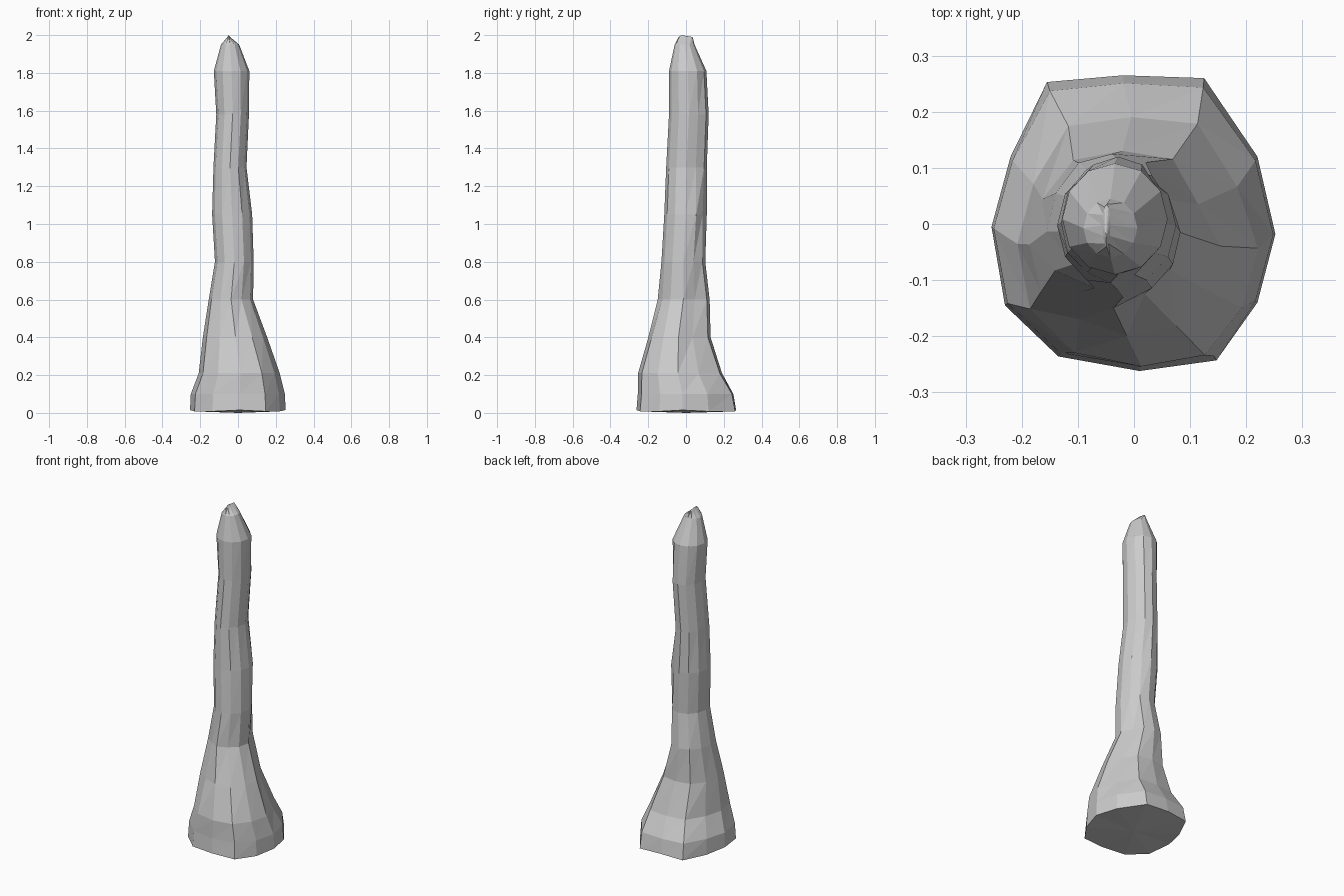
import bpy, bmesh, math

if "Cube" in bpy.data.objects:
    bpy.data.objects.remove(bpy.data.objects["Cube"])

# base outline, counter-clockwise starting from +x
BASE = [(.252, -.018), (.22, .12), (.125, .26), (-.02, .265), (-.155, .253), (-.22, .12),
        (-.254, -.005), (-.23, -.145), (-.135, -.236), (.01, -.262), (.147, -.243), (.22, -.14)]
N = len(BASE)

# rings up the column: z, x min, x max, y min, y max, share of base outline
RINGS = [(.10, -.25, .25, -.257, .25, .9),
         (.21, -.208, .222, -.255, .19, .7),
         (.40, -.186, .155, -.20, .13, .4),
         (.60, -.155, .08, -.15, .125, .2),
         (.80, -.122, .083, -.13, .102, 0),
         (1.05, -.137, .075, -.115, .11, 0),
         (1.30, -.13, .045, -.105, .11, 0),
         (1.58, -.115, .058, -.09, .12, 0),
         (1.81, -.128, .06, -.09, .108, 0),
         (1.95, -.09, .006, -.06, .045, 0),
         (1.99, -.056, -.042, -.04, .035, 0)]

# creases running up the sides: (ring, corner) -> radius factor
CREASE = {(1, 1): .95, (2, 1): .88, (3, 1): .85, (4, 1): .93, (2, 8): .93, (3, 8): .9,
          (3, 10): .93, (5, 2): .93, (6, 1): .92, (7, 1): .93, (6, 8): .95}

bm = bmesh.new()
loops = [[bm.verts.new((x, y, .015 if i % 3 == 0 else .008)) for i, (x, y) in enumerate(BASE)]]
for r, (z, x0, x1, y0, y1, share) in enumerate(RINGS):
    cx, cy, rx, ry = (x0 + x1) / 2, (y0 + y1) / 2, (x1 - x0) / 2, (y1 - y0) / 2
    loop = []
    for i, (bx, by) in enumerate(BASE):
        a = 2 * math.pi * i / N
        k = CREASE.get((r, i), 1)
        ux = share * bx / .254 + (1 - share) * math.cos(a)
        uy = share * by / .264 + (1 - share) * math.sin(a)
        loop.append(bm.verts.new((cx + k * rx * ux, cy + k * ry * uy, z)))
    loops.append(loop)

# side facets, split into triangles
for lo, hi in zip(loops, loops[1:]):
    for i in range(N):
        j = (i + 1) % N
        bm.faces.new((lo[i], lo[j], hi[j]))
        bm.faces.new((lo[i], hi[j], hi[i]))

# bottom and pointed tip
foot = bm.verts.new((0, 0, 0))
tip = bm.verts.new((-.05, -.025, 2))
for i in range(N):
    j = (i + 1) % N
    bm.faces.new((loops[0][j], loops[0][i], foot))
    bm.faces.new((loops[-1][i], loops[-1][j], tip))
bmesh.ops.recalc_face_normals(bm, faces=bm.faces)

mesh = bpy.data.meshes.new("stalagmite")
bm.to_mesh(mesh)
bm.free()
bpy.context.collection.objects.link(bpy.data.objects.new("stalagmite", mesh))
